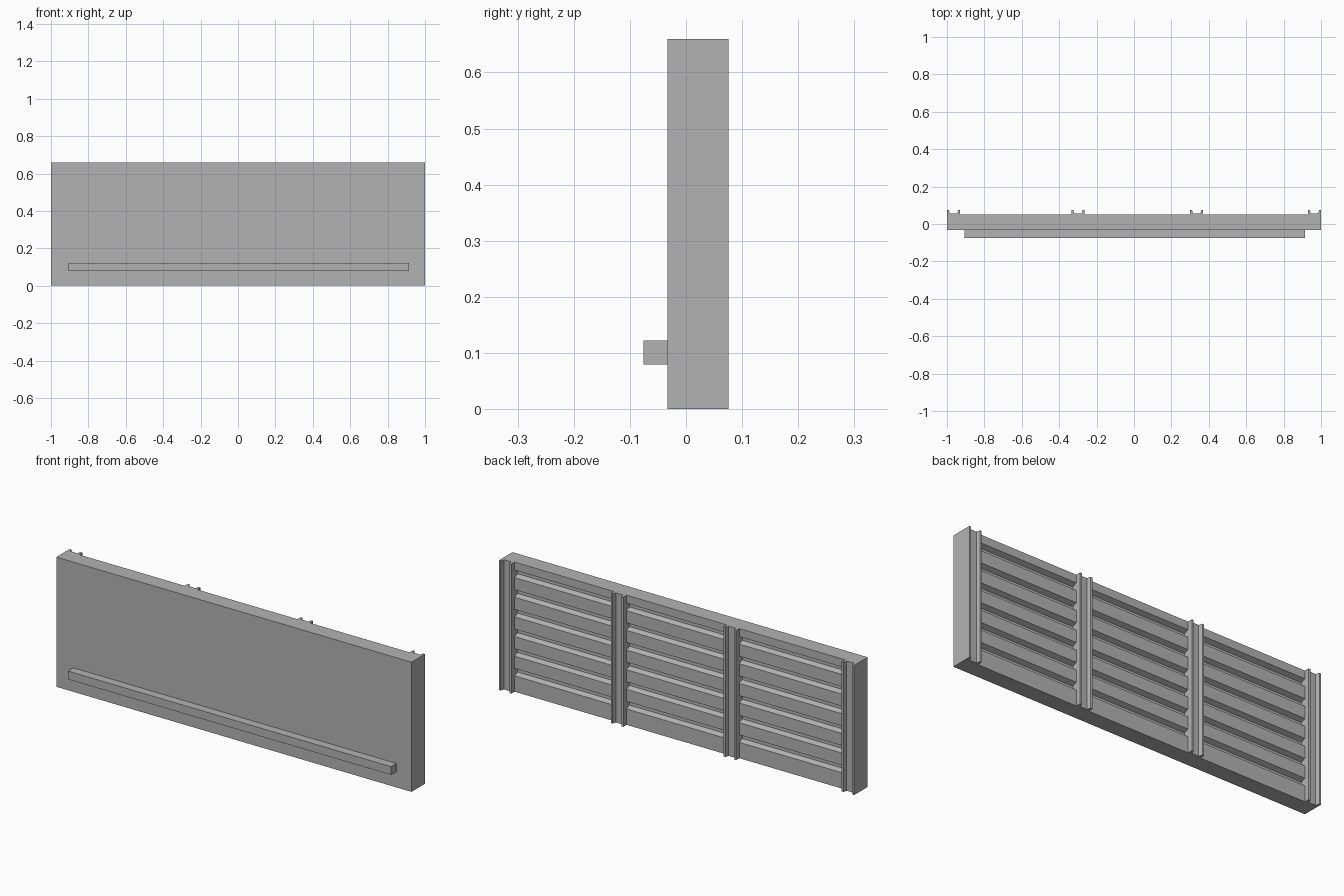
import bpy
import bmesh
from mathutils import Vector

cube = bpy.data.objects.get("Cube")
if cube:
    bpy.data.objects.remove(cube, do_unlink=True)

grey = bpy.data.materials.new("plain grey")
grey.use_nodes = True
colour = (0.45, 0.45, 0.45, 1)
grey.diffuse_color = colour
grey.node_tree.nodes["Principled BSDF"].inputs["Base Color"].default_value = colour

HEIGHT = 0.66
FRONT, BACK, GROOVE_FLOOR = -0.033, 0.05, 0.026
POST_BACK, CHANNEL_FLOOR = 0.076, 0.057


def extrude_profile(name, points, offset):
    """Extrude a closed outline of 3D points along an offset."""
    bm = bmesh.new()
    face = bm.faces.new([bm.verts.new(p) for p in points])
    result = bmesh.ops.extrude_face_region(bm, geom=[face])
    moved = [v for v in result["geom"] if isinstance(v, bmesh.types.BMVert)]
    bmesh.ops.translate(bm, verts=moved, vec=Vector(offset))
    bmesh.ops.recalc_face_normals(bm, faces=bm.faces)
    mesh = bpy.data.meshes.new(name)
    bm.to_mesh(mesh)
    bm.free()
    mesh.materials.append(grey)
    obj = bpy.data.objects.new(name, mesh)
    bpy.context.collection.objects.link(obj)
    return obj


# Panel with six horizontal, slope-sided grooves across its back
outline = [(FRONT, HEIGHT), (FRONT, 0), (BACK, 0)]
for i in range(6):
    z = 0.1 * (i + 1)
    outline += [(BACK, z - 0.019), (GROOVE_FLOOR, z - 0.009),
                (GROOVE_FLOOR, z + 0.009), (BACK, z + 0.019)]
outline.append((BACK, HEIGHT))
extrude_profile("grooved_panel", [(-1, y, z) for y, z in outline], (2, 0, 0))

# Upright channel posts with slanted inner walls
posts = {"right_end": -0.965, "right_middle": -0.30,
         "left_middle": 0.335, "left_end": 0.965}
half_section = [(0.035, 0.02), (0.035, POST_BACK),
                (0.025, POST_BACK), (0.020, CHANNEL_FLOOR)]
section = half_section + [(-x, y) for x, y in reversed(half_section)]
for name, centre in posts.items():
    extrude_profile(name + "_post", [(centre + x, y, 0) for x, y in section],
                    (0, 0, HEIGHT))

# Long rail along the lower front
rail = [(-0.076, 0.08), (FRONT, 0.08), (FRONT, 0.122), (-0.076, 0.122)]
extrude_profile("front_rail", [(-0.905, y, z) for y, z in rail], (1.82, 0, 0))
